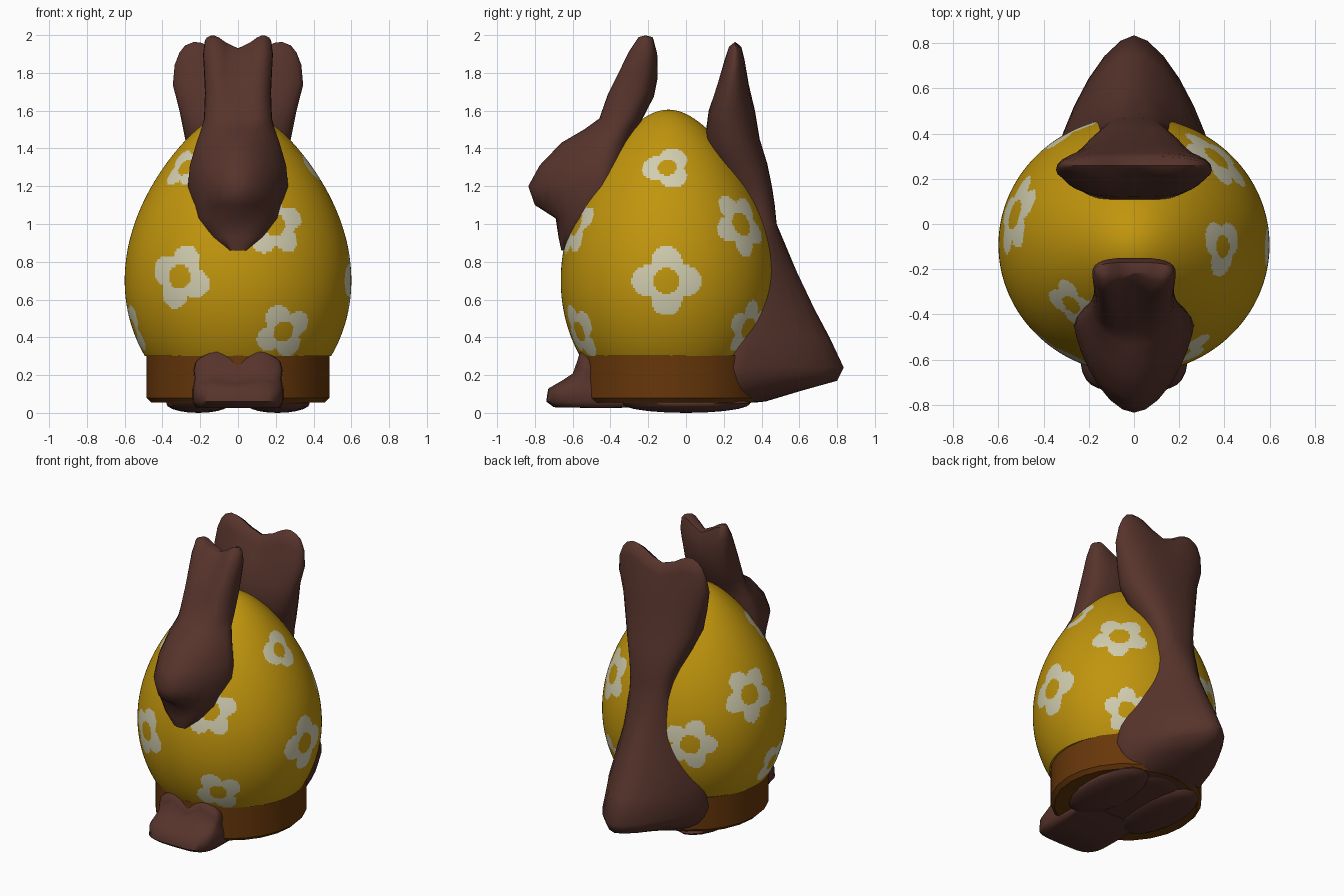
import bpy, bmesh, math
from mathutils import Vector

if "Cube" in bpy.data.objects:
    bpy.data.objects.remove(bpy.data.objects["Cube"])


def material(name, rgb):
    m = bpy.data.materials.new(name)
    m.diffuse_color = (*rgb, 1)
    m.use_nodes = True
    m.node_tree.nodes["Principled BSDF"].inputs["Base Color"].default_value = m.diffuse_color
    return m


BROWN = material("chocolate_brown", (0.095, 0.034, 0.025))
YELLOW = material("egg_yellow", (0.53, 0.30, 0.004))
CREAM = material("flower_cream", (0.64, 0.61, 0.43))
TAN = material("base_brown", (0.135, 0.038, 0.003))


def finish(bm, name, mats, angle=60):
    bmesh.ops.remove_doubles(bm, verts=bm.verts, dist=0.0005)
    bmesh.ops.recalc_face_normals(bm, faces=bm.faces)
    me = bpy.data.meshes.new(name)
    bm.to_mesh(me)
    bm.free()
    for m in mats:
        me.materials.append(m)
    ob = bpy.data.objects.new(name, me)
    bpy.context.collection.objects.link(ob)
    bpy.ops.object.select_all(action='DESELECT')
    ob.select_set(True)
    bpy.context.view_layer.objects.active = ob
    bpy.ops.object.shade_smooth_by_angle(angle=math.radians(angle))
    return ob


def bridge(bm, rings):
    n = len(rings[0])
    for a, b in zip(rings, rings[1:]):
        for i in range(n):
            j = (i + 1) % n
            bm.faces.new((a[i], a[j], b[j], b[i]))


def spow(v, p):
    return math.copysign(abs(v) ** p, v)


def loft(name, slices, shape, peak, drop, notch_z, groove=0.0, n=28):
    """Slices are (z, half width, front y, widest y, back y);
    shape(z) gives the exponents for x, front y and back y.
    The top is notched between two rounded peaks at x = +-peak."""
    bm = bmesh.new()
    rings = []
    for z, hw, yf, ym, yb in slices:
        px, pf, pb = shape(z)
        w = min(1, max(0, (z - notch_z[0]) / (notch_z[1] - notch_z[0])))
        ring = []
        for i in range(n):
            a = 2 * math.pi * i / n
            c, s = math.cos(a), math.sin(a)
            x = hw * spow(c, px)
            if s < 0:
                y = ym - (ym - yf) * abs(s) ** pf
                if yf < ym:
                    y += w * groove * math.exp(-(x / 0.06) ** 2)
            else:
                y = ym + (yb - ym) * abs(s) ** pb
            if abs(x) < peak:
                dip = peak * (1 + math.cos(math.pi * x / peak)) / 2
            else:
                dip = abs(x) - peak
            ring.append(bm.verts.new((x, y, z - w * drop * dip)))
        rings.append(ring)
    bridge(bm, rings)
    return finish(bm, name, [BROWN])


# Front rabbit head with two upright ears
head = [
    (0.85, 0.05, -0.58, -0.58, -0.58), (0.86, 0.07, -0.66, -0.58, -0.48),
    (0.93, 0.15, -0.675, -0.54, -0.42), (1.03, 0.215, -0.69, -0.50, -0.38),
    (1.10, 0.24, -0.80, -0.47, -0.36), (1.20, 0.265, -0.835, -0.45, -0.34),
    (1.31, 0.255, -0.775, -0.44, -0.31), (1.43, 0.22, -0.66, -0.41, -0.28),
    (1.50, 0.195, -0.54, -0.38, -0.25), (1.56, 0.18, -0.46, -0.34, -0.23),
    (1.70, 0.175, -0.42, -0.28, -0.17), (1.82, 0.18, -0.36, -0.25, -0.15),
    (1.92, 0.185, -0.31, -0.22, -0.15), (1.99, 0.175, -0.26, -0.21, -0.17),
    (2.00, 0.165, -0.215, -0.215, -0.215)]


def head_shape(z):
    if z > 1.5:
        return 0.6, 0.8, 0.8
    return (0.9, 0.8, 0.8) if z < 1.05 else (1.1, 1.5, 0.9)


loft("front_rabbit_head", head, head_shape, 0.14, 0.5, (1.55, 1.95), 0.04)

# Back rabbit: tail, body and wide ears hugging the egg
back = [
    (0.05, 0.22, 0.30, 0.30, 0.30), (0.06, 0.26, 0.10, 0.26, 0.42),
    (0.12, 0.31, 0.10, 0.26, 0.62), (0.17, 0.335, 0.10, 0.26, 0.80),
    (0.24, 0.355, 0.10, 0.26, 0.835), (0.40, 0.335, 0.15, 0.29, 0.76),
    (0.55, 0.285, 0.20, 0.33, 0.68), (0.75, 0.21, 0.25, 0.38, 0.585),
    (1.00, 0.15, 0.28, 0.39, 0.48), (1.10, 0.155, 0.25, 0.37, 0.47),
    (1.20, 0.18, 0.20, 0.34, 0.455), (1.32, 0.23, 0.14, 0.28, 0.43),
    (1.45, 0.28, 0.10, 0.23, 0.39), (1.60, 0.31, 0.12, 0.22, 0.365),
    (1.76, 0.345, 0.165, 0.24, 0.335), (1.88, 0.335, 0.20, 0.255, 0.315),
    (1.94, 0.31, 0.22, 0.26, 0.30), (1.965, 0.28, 0.26, 0.26, 0.26)]
loft("back_rabbit", back,
     lambda z: (0.75, 0.9, 0.9) if z > 0.95 else (1.2, 0.9, 1.65),
     0.23, 0.4, (1.6, 1.92), 0.02)

# Front feet poking out below the egg
feet = [
    (0.025, 0.20, -0.45, -0.45, -0.45), (0.03, 0.225, -0.70, -0.45, -0.2),
    (0.06, 0.24, -0.74, -0.50, -0.2), (0.13, 0.24, -0.73, -0.50, -0.3),
    (0.17, 0.235, -0.66, -0.52, -0.42), (0.21, 0.23, -0.60, -0.52, -0.45),
    (0.28, 0.235, -0.575, -0.52, -0.47), (0.33, 0.225, -0.56, -0.53, -0.49),
    (0.34, 0.20, -0.53, -0.53, -0.53)]
loft("front_feet", feet, lambda z: (0.5, 0.5, 0.5), 0.12, 0.6, (0.12, 0.32))

# Flat soles under the base, mirrored left and right, joined in the middle
for x, width, depth, label in ((-0.21, 0.17, 0.05, "left_sole"),
                               (0.21, 0.17, 0.05, "right_sole"),
                               (0, 0.22, 0.022, "middle_sole")):
    bm = bmesh.new()
    bmesh.ops.create_uvsphere(bm, u_segments=20, v_segments=10, radius=1)
    for v in bm.verts:
        v.co = (x + v.co.x * width, 0.0 + v.co.y * 0.34, 0.05 + v.co.z * depth)
    finish(bm, label, [BROWN])

# Round base
bm = bmesh.new()
rings = []
for r, z in ((0, 0.06), (0.46, 0.055), (0.485, 0.08), (0.485, 0.303), (0, 0.303)):
    rings.append([bm.verts.new((r * math.cos(i * math.tau / 24),
                                -0.08 + r * math.sin(i * math.tau / 24), z))
                  for i in range(24)])
bridge(bm, rings)
finish(bm, "base", [TAN], 35)

# Egg
EGG_Y = -0.093


def egg_radius(z):
    if z < 0.7:
        return 0.6 * math.sqrt(1 - ((0.7 - z) / 0.7) ** 2)
    u = min(1, (z - 0.7) / 0.905)
    return 0.6 * math.sqrt(1 - u * u) * (1 - 0.28 * u * u)


def egg_point(a, z):
    r = egg_radius(z)
    return Vector((r * math.cos(a), EGG_Y + 0.95 * r * math.sin(a), z))


# Painted flowers: angle, height, size, petals, first petal angle
FLOWERS = [
    (239, 0.72, 0.175, 4, 70), (-70, 1.00, 0.175, 5, 20), (-64, 0.43, 0.155, 4, 30),
    (225, 1.30, 0.13, 4, 45), (-1, 0.70, 0.185, 4, 0), (-1, 1.30, 0.135, 3, 180),
    (48, 1.00, 0.18, 5, 50), (53, 0.45, 0.15, 5, 20), (165, 1.00, 0.185, 5, 50),
    (121, 0.72, 0.175, 5, 0), (188, 0.45, 0.15, 4, 40)]
frames = []
for deg, z, size, petals, turn in FLOWERS:
    a = math.radians(deg)
    across = Vector((-math.sin(a), math.cos(a), 0))
    up = (egg_point(a, z + 0.01) - egg_point(a, z - 0.01)).normalized()
    frames.append((egg_point(a, z), across, up, size, petals, math.radians(turn)))


def in_flower(p):
    for c, across, up, size, petals, turn in frames:
        d = p - c
        if d.length < size * 1.2:
            u, v = d.dot(across), d.dot(up)
            r = math.hypot(u, v)
            lobe = abs(math.cos(petals * (math.atan2(v, u) - turn) / 2))
            if size * 0.37 < r < size * (0.64 + 0.36 * lobe):
                return True
    return False


SEG = 320
heights = [0.3 + 0.4 * i / 40 for i in range(40)]
heights += [0.7 + 0.905 * math.sin(math.pi / 2 * i / 100) for i in range(101)]
bm = bmesh.new()
rings = [[bm.verts.new((0, EGG_Y, 0.3)) for i in range(SEG)]]
for z in heights:
    rings.append([bm.verts.new(egg_point(i * math.tau / SEG, z)) for i in range(SEG)])
bridge(bm, rings)
for f in bm.faces:
    f.material_index = 1 if in_flower(f.calc_center_median()) else 0
finish(bm, "egg", [YELLOW, CREAM], 50)
